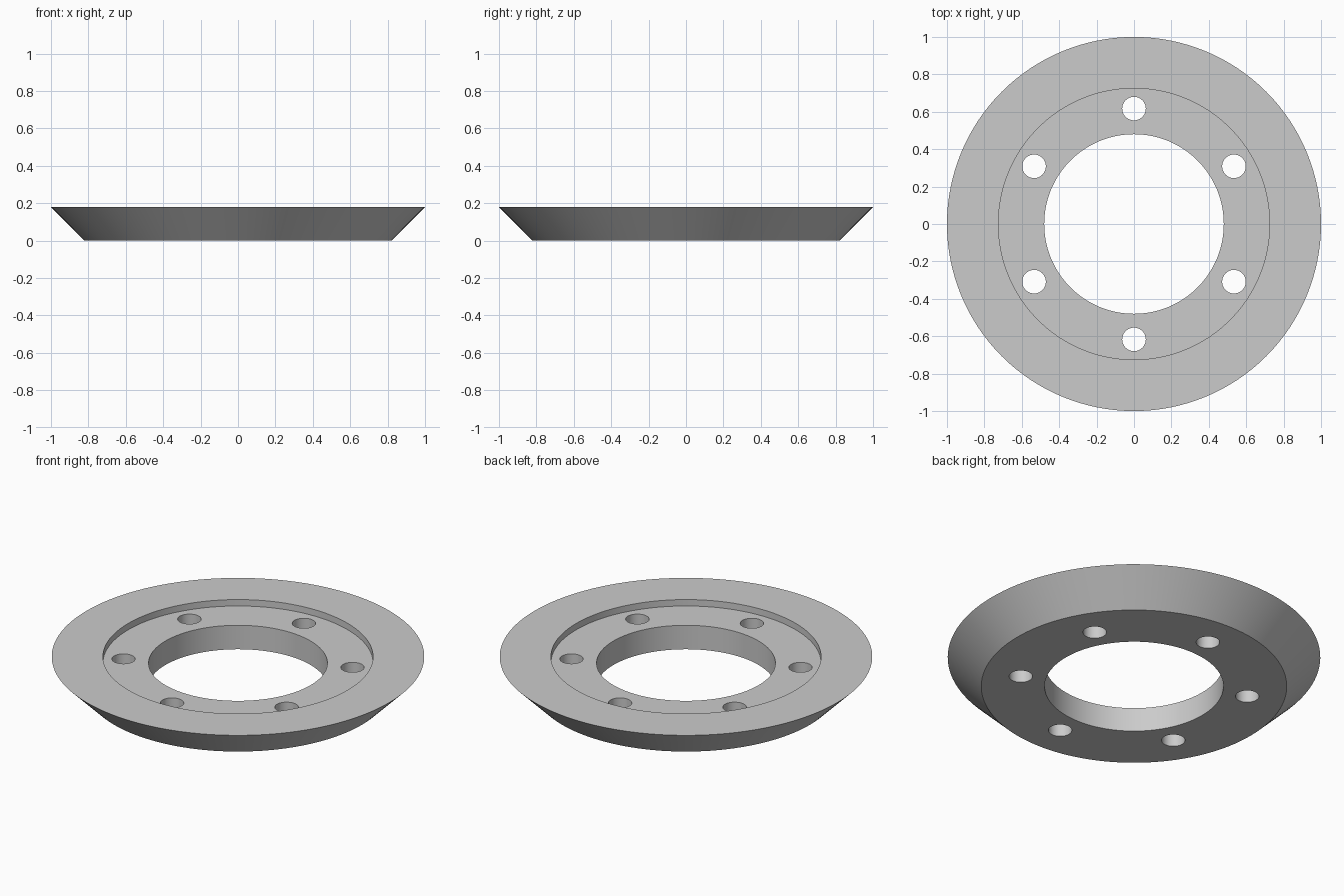
import bpy
import bmesh
from math import cos, sin, pi, radians

SEGMENTS = 128
HEIGHT = 0.18
BOLT_CIRCLE = 0.617
BOLT_RADIUS = 0.063

default_cube = bpy.data.objects.get("Cube")
if default_cube:
    bpy.data.objects.remove(default_cube, do_unlink=True)

# Plain grey metal
grey = bpy.data.materials.new("grey_metal")
grey.use_nodes = True
colour = (0.6, 0.6, 0.6, 1)
grey.diffuse_color = colour
grey.node_tree.nodes["Principled BSDF"].inputs["Base Color"].default_value = colour


def add_object(name, bm):
    bmesh.ops.recalc_face_normals(bm, faces=bm.faces)
    mesh = bpy.data.meshes.new(name)
    bm.to_mesh(mesh)
    bm.free()
    mesh.materials.append(grey)
    obj = bpy.data.objects.new(name, mesh)
    bpy.context.collection.objects.link(obj)
    return obj


# Flange ring: closed (radius, height) section revolved about z
section = [(0.48, 0), (0.82, 0), (1, HEIGHT), (0.725, HEIGHT), (0.725, 0.142), (0.48, 0.142)]
bm = bmesh.new()
rings = []
for i in range(SEGMENTS):
    a = 2 * pi * i / SEGMENTS
    rings.append([bm.verts.new((r * cos(a), r * sin(a), z)) for r, z in section])
for i, ring in enumerate(rings):
    following = rings[(i + 1) % SEGMENTS]
    for j in range(len(section)):
        k = (j + 1) % len(section)
        bm.faces.new((ring[j], following[j], following[k], ring[k]))
flange = add_object("flange_ring", bm)

# Six bolt holes, cut straight through
bm = bmesh.new()
for i in range(6):
    a = radians(90 + 60 * i)
    hole = bmesh.ops.create_cone(bm, cap_ends=True, segments=48, radius1=BOLT_RADIUS,
                                 radius2=BOLT_RADIUS, depth=1)
    bmesh.ops.translate(bm, verts=hole["verts"],
                        vec=(BOLT_CIRCLE * cos(a), BOLT_CIRCLE * sin(a), 0))
cutter = add_object("bolt_hole_cutter", bm)
cutter.hide_render = True

cut = flange.modifiers.new("bolt_holes", 'BOOLEAN')
cut.operation = 'DIFFERENCE'
cut.solver = 'EXACT'
cut.object = cutter

# Apply the cut, drop the cutter and smooth the round walls
bpy.ops.object.select_all(action='DESELECT')
flange.select_set(True)
bpy.context.view_layer.objects.active = flange
bpy.ops.object.modifier_apply(modifier=cut.name)
bpy.data.objects.remove(cutter, do_unlink=True)
bpy.ops.object.shade_smooth_by_angle(angle=radians(30))
